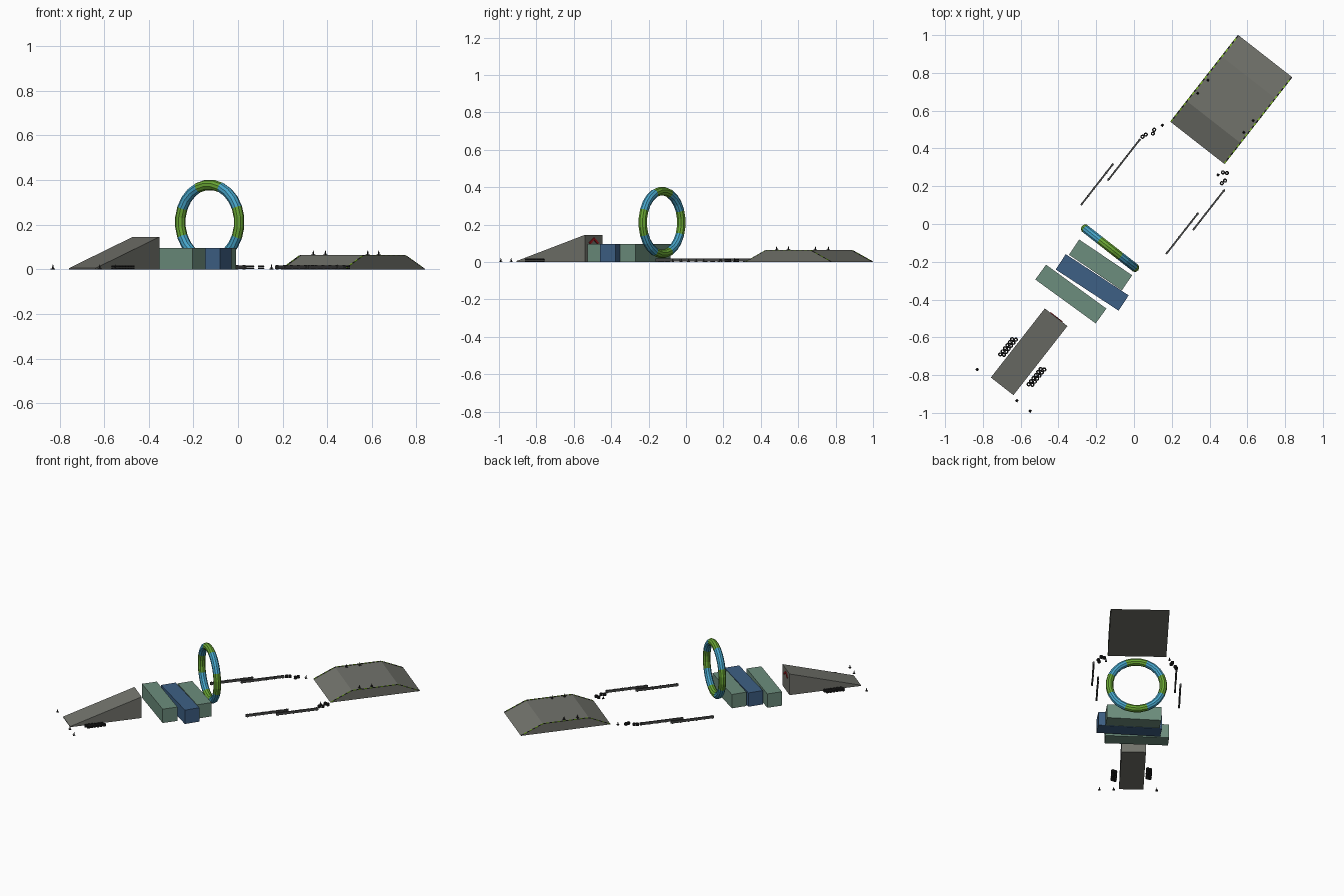
import bpy, bmesh, math
from mathutils import Matrix, Vector

if "Cube" in bpy.data.objects:
    bpy.data.objects.remove(bpy.data.objects["Cube"])

# Local frame: x across the track, y along the track; whole track is turned 38 degrees
TURN = Matrix.Rotation(math.radians(-38), 4, 'Z')


def mat(name, r, g, b):
    m = bpy.data.materials.new(name)
    m.diffuse_color = tuple((c / 255) ** 2.2 for c in (r, g, b)) + (1,)
    m.use_nodes = True
    m.node_tree.nodes["Principled BSDF"].inputs["Base Color"].default_value = m.diffuse_color
    return m


GREY = mat("ramp_grey", 113, 114, 107)
TEAL = mat("crate_teal", 108, 140, 124)
BLUE = mat("crate_blue", 64, 96, 132)
SKY = mat("ring_blue", 72, 163, 200)
GREEN = mat("ring_green", 105, 165, 55)
BLACK = mat("rubber_black", 40, 40, 40)
DARK = mat("rail_grey", 74, 75, 74)
LIME = mat("edge_lime", 130, 200, 30)
RED = mat("marker_red", 170, 35, 40)


def finish(name, bm, *mats):
    bmesh.ops.recalc_face_normals(bm, faces=bm.faces)
    me = bpy.data.meshes.new(name)
    bm.to_mesh(me)
    bm.free()
    for m in mats:
        me.materials.append(m)
    ob = bpy.data.objects.new(name, me)
    bpy.context.collection.objects.link(ob)
    ob.matrix_world = TURN
    return ob


def add_box(bm, size, loc, yaw=0.0):
    m = (Matrix.Translation(loc) @ Matrix.Rotation(yaw, 4, 'Z')
         @ Matrix.Diagonal((*size, 1)))
    bmesh.ops.create_cube(bm, size=1, matrix=m)


def add_prism(bm, profile, x0, x1):
    # side profile (y, z) swept across the track
    a = [bm.verts.new((x0, y, z)) for y, z in profile]
    b = [bm.verts.new((x1, y, z)) for y, z in profile]
    n = len(profile)
    fs = [bm.faces.new(a), bm.faces.new(b)]
    for i in range(n):
        j = (i + 1) % n
        fs.append(bm.faces.new((a[i], a[j], b[j], b[i])))
    return fs


def add_torus(bm, R, r, N, n, place, index=None):
    rings = []
    for i in range(N):
        a = 2 * math.pi * (i + 0.5) / N
        rings.append([bm.verts.new(place @ Vector((
            (R + r * math.cos(b)) * math.cos(a),
            (R + r * math.cos(b)) * math.sin(a), r * math.sin(b))))
            for b in (2 * math.pi * k / n for k in range(n))])
    for i in range(N):
        for k in range(n):
            p, q, l = rings[i], rings[(i + 1) % N], (k + 1) % n
            f = bm.faces.new((p[k], q[k], q[l], p[l]))
            if index:
                f.material_index = index(i)


# Take-off wedge with a red chevron on its tall end
bm = bmesh.new()
add_prism(bm, [(-1.107, 0), (-1.107, 0.005), (-0.643, 0.145), (-0.643, 0)], -0.097, 0.055)
finish("takeoff_ramp", bm, GREY)
bm = bmesh.new()
for s in (-1, 1):
    m = (Matrix.Translation((-0.021 + s * 0.018, -0.641, 0.112))
         @ Matrix.Rotation(s * 0.6, 4, 'Y') @ Matrix.Diagonal((0.046, 0.004, 0.012, 1)))
    bmesh.ops.create_cube(bm, size=1, matrix=m)
finish("red_chevron", bm, RED)

# Landing table: slope, plateau, slope
LAND = [(0.545, 0.0), (0.685, 0.063), (0.985, 0.063), (1.128, 0.0)]
bm = bmesh.new()
add_prism(bm, LAND, -0.182, 0.182)
finish("landing_ramp", bm, GREY)


def land_z(y):
    for (y0, z0), (y1, z1) in zip(LAND, LAND[1:]):
        if y <= y1:
            return z0 + (z1 - z0) * (y - y0) / (y1 - y0)
    return 0.0


# Alternating lime and black edging along both sides of the landing
bm = bmesh.new()
COUNT = 32
for side in (-1, 1):
    for i in range(COUNT):
        y0 = 0.548 + 0.577 * i / COUNT
        y1 = y0 + 0.577 / COUNT
        z0, z1 = land_z(y0), land_z(y1)
        prof = [(y0, z0 - 0.0005), (y0, z0 + 0.002), (y1, z1 + 0.002), (y1, z1 - 0.0005)]
        for f in add_prism(bm, prof, side * 0.176, side * 0.183):
            f.material_index = i % 2
finish("landing_edging", bm, LIME, BLACK)

# Three slightly skewed blocks to jump over
for name, length, x, y, yaw, m in (("block_first", 0.395, -0.035, -0.498, 2, TEAL),
                                   ("block_middle", 0.398, 0.016, -0.380, 4.8, BLUE),
                                   ("block_last", 0.338, -0.006, -0.280, 4, TEAL)):
    bm = bmesh.new()
    add_box(bm, (length, 0.097, 0.095), (x, y, 0.0475), math.radians(yaw))
    finish(name, bm, m)

# Upright hoop with four green bands
bm = bmesh.new()
upright = Matrix.Translation((-0.021, -0.179, 0.211)) @ Matrix.Rotation(math.pi / 2, 4, 'X')
add_torus(bm, 0.168, 0.0235, 24, 10, upright,
          lambda i: 1 if (i + 1) % 6 in (5, 0, 1) else 0)
hoop = finish("hoop", bm, SKY, GREEN)

# Guard rails beside the track
for k, (x, y0, y1) in enumerate(((-0.283, -0.094, 0.185), (-0.251, 0.095, 0.376),
                                 (0.232, -0.021, 0.257), (0.266, 0.167, 0.44))):
    bm = bmesh.new()
    add_box(bm, (0.009, y1 - y0, 0.016), (x, (y0 + y1) / 2, 0.010))
    for j in range(6):
        add_box(bm, (0.012, 0.006, 0.019), (x, y0 + 0.01 + (y1 - y0 - 0.02) * j / 5, 0.0095))
    finish("guard_rail_%d" % (k + 1), bm, DARK)


# Tyre stacks: two rows on each side of the take-off, loose groups near the landing
def local(x, y):
    p = TURN.inverted() @ Vector((x, y, 0))
    return p.x, p.y


spots = []
for x, y0, step in ((-0.133, -0.98, 0.017), (0.083, -1.012, 0.017)):
    for i in range(6):
        spots += [(x, y0 + 0.0205 * i), (x + step, y0 + 0.01 + 0.0205 * i)]
spots += [local(*p) for p in ((0.045, 0.462), (0.062, 0.473), (0.1, 0.479), (0.107, 0.499),
                              (0.471, 0.273), (0.492, 0.270), (0.465, 0.216), (0.482, 0.230))]
bm = bmesh.new()
for x, y in spots:
    for z in (0.0045, 0.0135):
        add_torus(bm, 0.0077, 0.0036, 12, 6,
                  Matrix.Translation((x, y, z)) @ Matrix.Diagonal((1, 1, 1.25, 1)))
finish("tyre_stacks", bm, BLACK)

# Small marker cones on the ground and on the landing plateau
cones = [(*local(*p), 0) for p in ((-0.83, -0.77), (-0.62, -0.935), (-0.55, -0.99),
                                   (0.15, 0.523), (0.445, 0.26))]
cones += [(-0.16, 0.753, 0.063), (-0.16, 0.841, 0.063), (0.16, 0.74, 0.063), (0.16, 0.82, 0.063)]
bm = bmesh.new()
for x, y, z in cones:
    add_box(bm, (0.014, 0.014, 0.003), (x, y, z + 0.0015))
    bmesh.ops.create_cone(bm, cap_ends=True, segments=8, radius1=0.005, radius2=0.0012,
                          depth=0.019, matrix=Matrix.Translation((x, y, z + 0.0115)))
finish("marker_cones", bm, BLACK)
